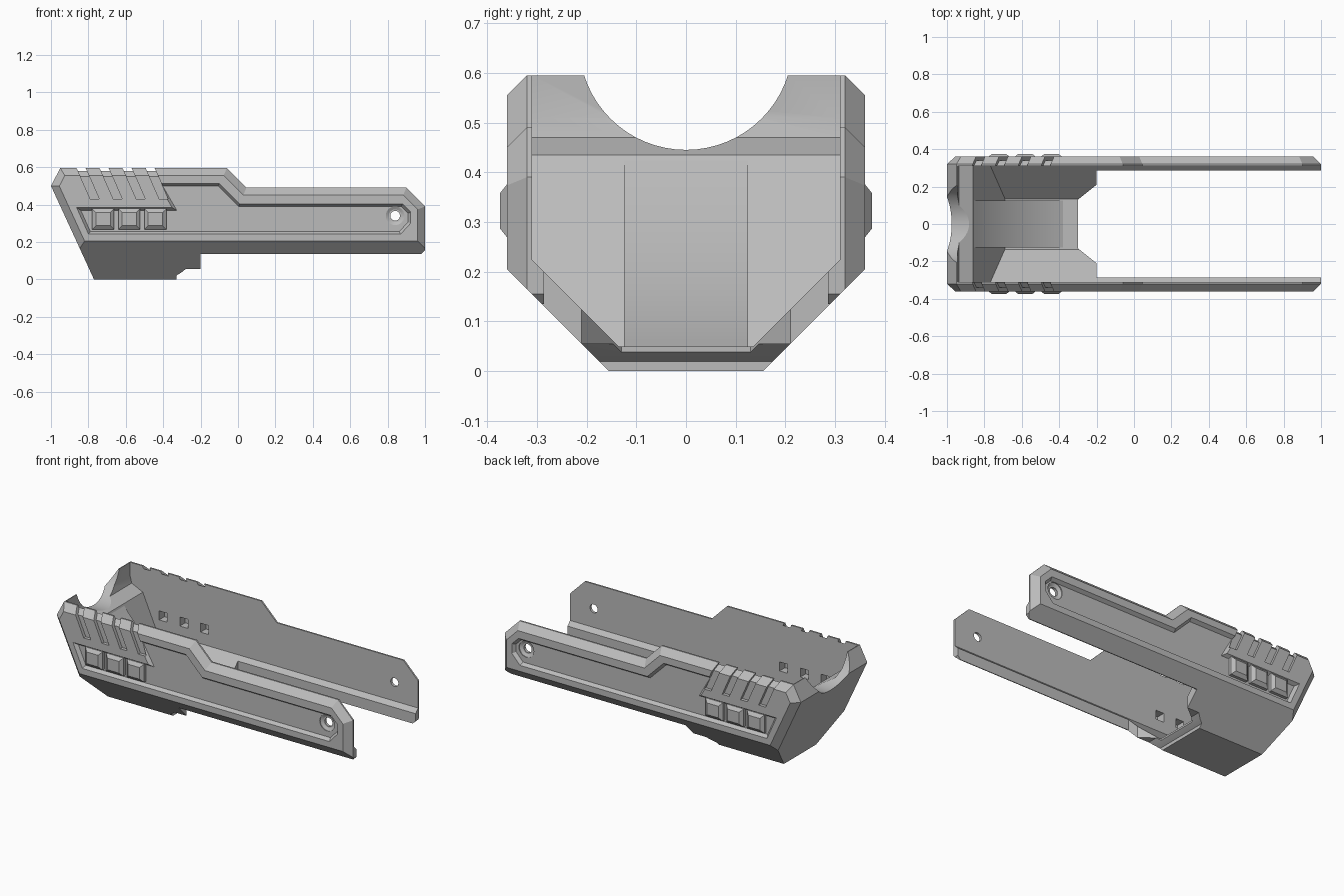
import bpy, bmesh, math
from mathutils import Vector

cube = bpy.data.objects.get("Cube")
if cube:
    bpy.data.objects.remove(cube, do_unlink=True)

grey = bpy.data.materials.new("plain grey")
grey.use_nodes = True
colour = (0.5, 0.5, 0.5, 1)
grey.diffuse_color = colour
grey.node_tree.nodes["Principled BSDF"].inputs["Base Color"].default_value = colour


def inset(pts, d):
    """Move every edge of a closed 2D outline inwards by d."""
    pts = [Vector(p) for p in pts]
    area = sum(a.x * b.y - a.y * b.x for a, b in zip(pts, pts[1:] + pts[:1]))
    turn = 1 if area > 0 else -1
    out = []
    for i, p in enumerate(pts):
        a = (p - pts[i - 1]).normalized()
        b = (pts[(i + 1) % len(pts)] - p).normalized()
        na, nb = Vector((-a.y, a.x)) * turn, Vector((-b.y, b.x)) * turn
        out.append(p + (na + nb) * d / (1 + na.dot(nb)))
    return out


def along(pts, axis, value):
    """Place a 2D outline in space, at a value on the given axis."""
    place = {"x": lambda u, v: (value, u, v),
             "y": lambda u, v: (u, value, v),
             "z": lambda u, v: (u, v, value)}[axis]
    return [place(*p) for p in pts]


def loft(name, rings, keel=None):
    """Solid through matching rings; keel trims both lower corners at 45 degrees."""
    bm = bmesh.new()
    loops = [[bm.verts.new(p) for p in ring] for ring in rings]
    n = len(loops[0])
    bm.faces.new(loops[0])
    bm.faces.new(loops[-1])
    for lo, hi in zip(loops, loops[1:]):
        for i in range(n):
            j = (i + 1) % n
            bm.faces.new((lo[i], lo[j], hi[j], hi[i]))
    if keel is not None:
        for s in (1, -1):
            bmesh.ops.bisect_plane(bm, geom=bm.verts[:] + bm.edges[:] + bm.faces[:],
                                   plane_co=(0, s * keel, 0), plane_no=(0, s, -1),
                                   clear_outer=True)
            bmesh.ops.holes_fill(bm, edges=[e for e in bm.edges if e.is_boundary], sides=0)
    bmesh.ops.recalc_face_normals(bm, faces=bm.faces)
    mesh = bpy.data.meshes.new(name)
    bm.to_mesh(mesh)
    bm.free()
    mesh.materials.append(grey)
    obj = bpy.data.objects.new(name, mesh)
    bpy.context.collection.objects.link(obj)
    return obj


def prism(name, pts, axis, a, b, keel=None):
    return loft(name, [along(pts, axis, a), along(pts, axis, b)], keel)


def circle(cx, cy, r, n):
    return [(cx + r * math.cos(2 * math.pi * i / n),
             cy + r * math.sin(2 * math.pi * i / n)) for i in range(n)]


def rect(x0, x1, z0, z1):
    return [(x0, z0), (x1, z0), (x1, z1), (x0, z1)]


def cut(target, cutter):
    cutter.hide_render = True
    mod = target.modifiers.new("cut", "BOOLEAN")
    mod.operation, mod.solver, mod.object = "DIFFERENCE", "EXACT", cutter
    bpy.context.view_layer.objects.active = target
    bpy.ops.object.modifier_apply(modifier=mod.name)
    bpy.data.objects.remove(cutter, do_unlink=True)


# Outer shell with bevelled flanks and a 45 degree keel
outline = [(-.77, 0), (-1, .5), (-.95, .595), (-.06, .595),
           (.045, .49), (.9, .49), (1, .39), (1, 0)]
small = inset(outline, .04)
shell = loft("shell", [along(small, "y", -.36), along(outline, "y", -.32),
                       along(outline, "y", .32), along(small, "y", .36)], keel=.155)

# Hollow interior with stepped rear wall
hollow = [(-.945, .7), (-.945, .51), (-.935, .47), (-.86, .435),
          (-.69, .05), (1.2, .05), (1.2, .7)]
cut(shell, prism("hollow_cutter", hollow, "y", -.31, .31, keel=.085))

# Stepped underside
under = [(-.33, -.1), (-.33, .02), (-.305, .035), (-.28, .055), (-.2, .055),
         (-.2, .135), (.98, .135), (1, .155), (1.1, .155), (1.1, -.1)]
cut(shell, prism("underside_cutter", under, "y", -.5, .5))

# Open gap between the two rails
half = [(-.3, .13), (-.2, .21), (-.2, .285), (1.2, .285)]
gap = half + [(x, -y) for x, y in reversed(half)]
cut(shell, prism("gap_cutter", gap, "z", -.2, .3))

# Round saddle in the rear wall
cut(shell, prism("saddle_cutter", circle(0, .66, .215, 64), "x", -1.2, -.8))

panel = [(-.43, .515), (-.10, .515), (.01, .405), (.88, .405), (.925, .36), (.925, .3),
         (.87, .24), (-.80, .24), (-.865, .385), (-.355, .385)]
groove = [(.34, .43), (.34, .55), (.305, .585), (.305, .7), (.45, .7), (.45, .43)]
screw_x, screw_z = .84, .34

for side, s in (("left", 1), ("right", -1)):
    # Sunken side panel with sloping rim
    cut(shell, loft("panel_cutter", [along(inset(panel, .016), "y", s * .34),
                                     along(panel, "y", s * .362),
                                     along(panel, "y", s * .4)]))
    # Slanted grip grooves over the top edge
    for i in range(4):
        x = -.79 + i * .123
        rings = [[(x + w - (z - .43) * .44, s * y, z) for y, z in groove] for w in (0, .048)]
        cut(shell, loft("groove_cutter", rings))
    # Screw hole with countersink
    cut(shell, prism("hole_cutter", circle(screw_x, screw_z, .026, 24), "y", s * .25, s * .4))
    cut(shell, loft("sink_cutter", [along(circle(screw_x, screw_z, r, 24), "y", s * y)
                                    for r, y in ((.034, .326), (.05, .335), (.05, .36))]))
    # Buttons with square pockets behind them
    for i in range(3):
        x = -.78 + i * .14
        base = rect(x, x + .117, .267, .378)
        pocket = rect(x + .03, x + .085, .295, .35)
        cut(shell, prism("pocket_cutter", pocket, "y", s * .25, s * .4))
        button = loft(f"{side}_button_{i + 1}", [along(base, "y", s * .335),
                                                 along(base, "y", s * .358),
                                                 along(inset(base, .02), "y", s * .374)])
        cut(button, prism("pocket_cutter", pocket, "y", s * .25, s * .362))

# Curved feed ramp rising to the rear wall
a, b, c = Vector((-.86, .43)), Vector((-.66, .17)), Vector((-.38, .05))
curve = [a * (1 - t) ** 2 + b * 2 * t * (1 - t) + c * t * t for t in (k / 16 for k in range(17))]
ramp = prism("ramp", curve + [Vector((-.38, .04)), Vector((-.74, .04)), Vector((-.88, .42))],
             "y", -.125, .125)

# Smooth only the shallow curves
for obj in (shell, ramp):
    bpy.ops.object.select_all(action="DESELECT")
    obj.select_set(True)
    bpy.context.view_layer.objects.active = obj
    bpy.ops.object.shade_smooth_by_angle(angle=math.radians(18))
